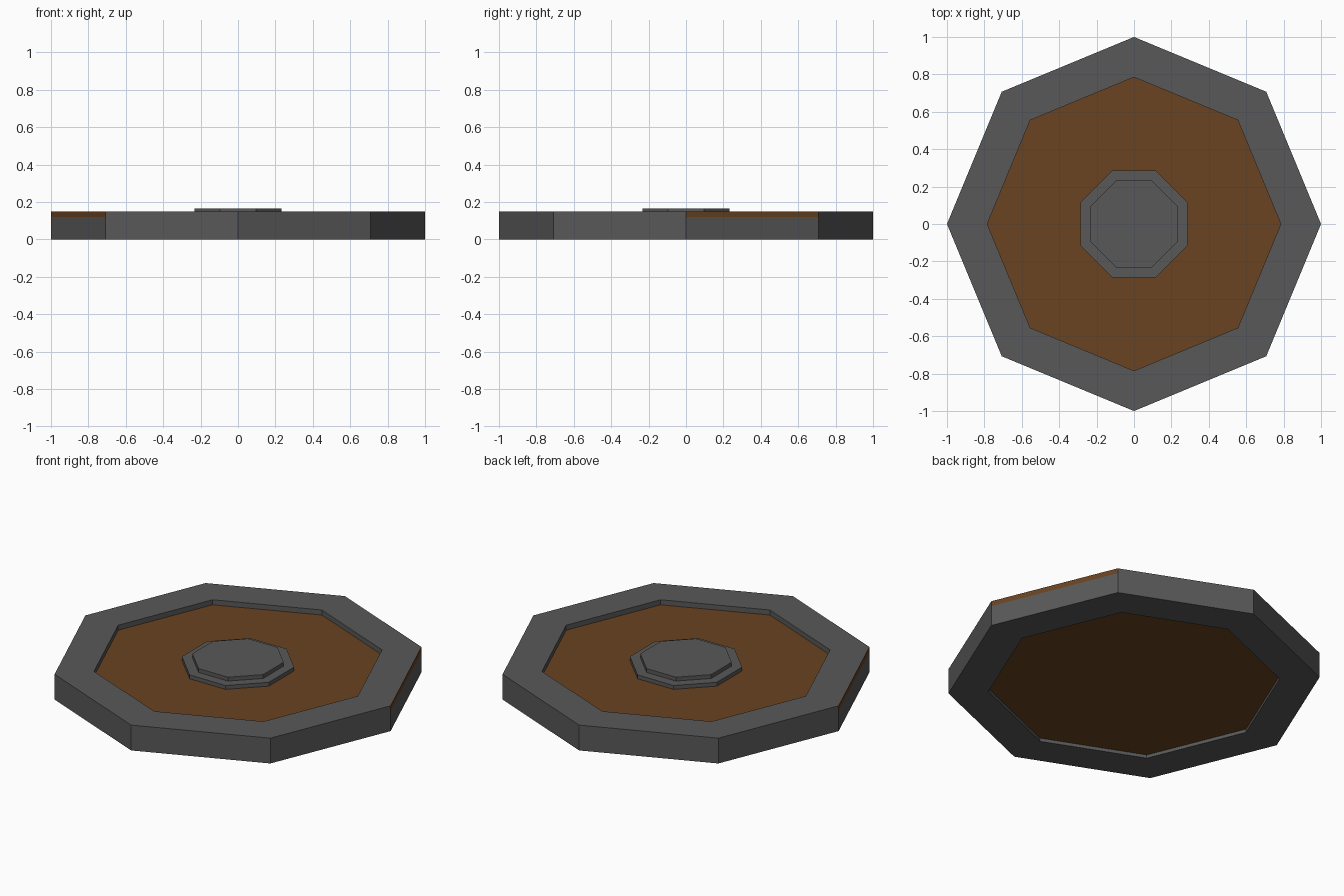
import bpy, bmesh, math

if "Cube" in bpy.data.objects:
    bpy.data.objects.remove(bpy.data.objects["Cube"])


def material(name, color):
    m = bpy.data.materials.new(name)
    m.diffuse_color = (*color, 1)
    m.use_nodes = True
    m.node_tree.nodes["Principled BSDF"].inputs["Base Color"].default_value = m.diffuse_color
    return m


iron = material("dark iron grey", (0.098, 0.098, 0.098))
wood = material("brown wood", (0.142, 0.056, 0.015))


def octagon(bm, radius, z, turn=0.0):
    """Eight vertices in a level loop."""
    return [bm.verts.new((radius * math.cos(math.radians(45 * i + turn)),
                          radius * math.sin(math.radians(45 * i + turn)), z))
            for i in range(8)]


def lathe(name, profile, mats, closed=False, turn=0.0):
    """Octagonal solid swept from (radius, z) pairs; ends capped unless closed."""
    bm = bmesh.new()
    loops = [octagon(bm, r, z, turn) for r, z in profile]
    pairs = list(zip(loops, loops[1:]))
    if closed:
        pairs.append((loops[-1], loops[0]))
    else:
        bm.faces.new(loops[0])
        bm.faces.new(loops[-1])
    for a, b in pairs:
        for i in range(8):
            j = (i + 1) % 8
            bm.faces.new((a[i], a[j], b[j], b[i]))
    bmesh.ops.recalc_face_normals(bm, faces=bm.faces)
    mesh = bpy.data.meshes.new(name)
    bm.to_mesh(mesh)
    bm.free()
    for m in mats:
        mesh.materials.append(m)
    ob = bpy.data.objects.new(name, mesh)
    bpy.context.collection.objects.link(ob)
    return ob


# Outer rim, with a narrow upper band on its outside
rim = lathe("rim", [(1, 0), (1, 0.12), (1, 0.15), (0.785, 0.15), (0.785, 0)],
            [iron, wood], closed=True)

# Two opposite outer sides carry a brown upper band
for f in rim.data.polygons:
    c, n = f.center, f.normal
    outside = n.x * c.x + n.y * c.y > 0.5
    angle = math.degrees(math.atan2(c.y, c.x)) % 180
    if outside and c.z > 0.12 and angle < 45:
        f.material_index = 1

# Wooden panel recessed on both sides
lathe("panel", [(0.785, 0.02), (0.785, 0.12)], [wood])

# Stepped centre boss with flats facing the axes
k = 1 / math.cos(math.radians(22.5))
lathe("boss", [(0.285 * k, 0.115), (0.285 * k, 0.143),
               (0.232 * k, 0.143), (0.232 * k, 0.166)], [iron], turn=22.5)
